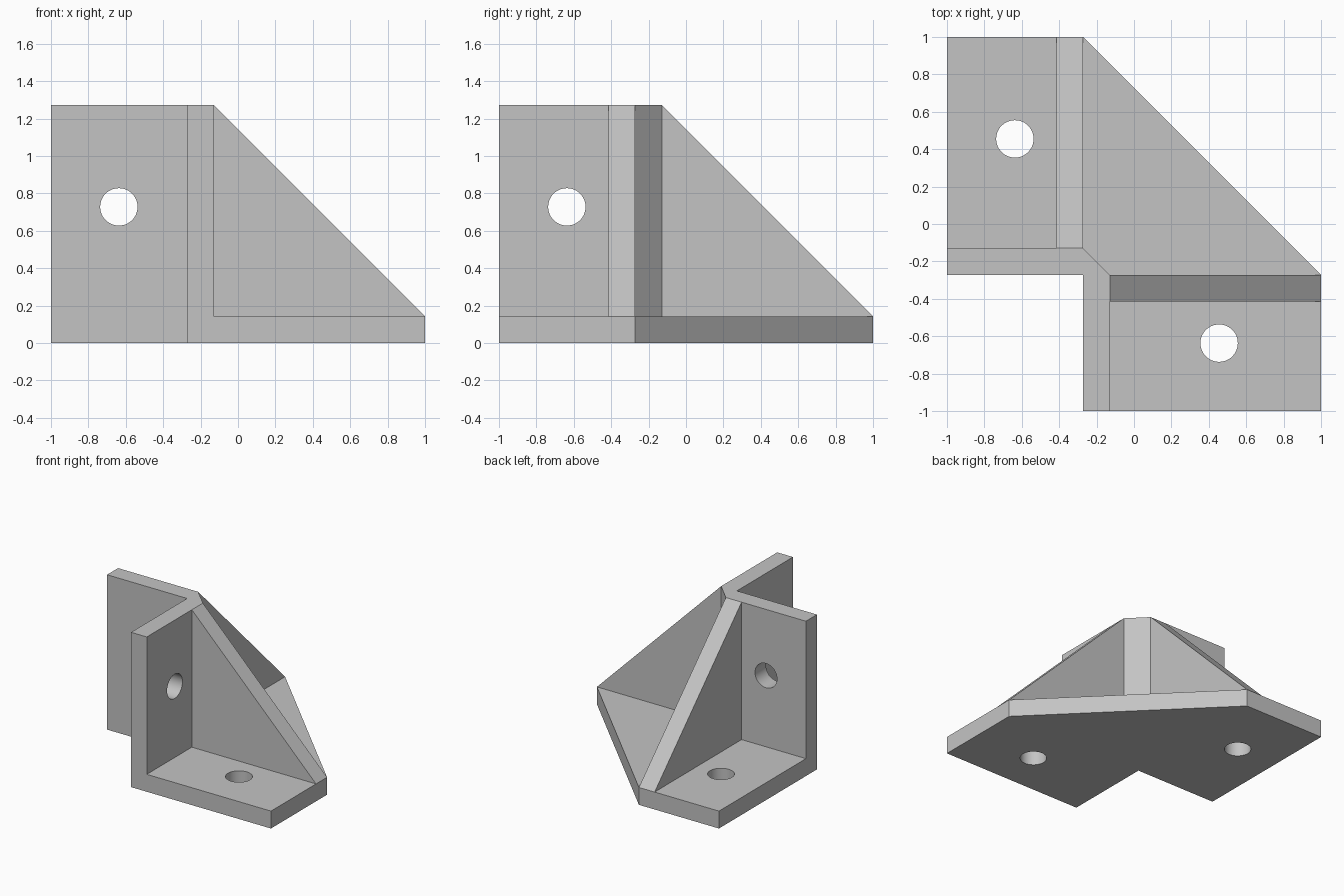
import bpy
import bmesh
from mathutils import Matrix, Vector

cube = bpy.data.objects.get("Cube")
if cube:
    bpy.data.objects.remove(cube, do_unlink=True)

T = 0.143        # plate thickness
A = -0.272       # outer faces of the walls
B = A + T        # inner faces of the walls
H = 1.272        # overall height
HOLE_R = 0.1
HOLE_IN = -0.637  # hole centre along each wall
HOLE_OUT = 0.455  # hole centre along each foot

steel = bpy.data.materials.new("grey steel")
steel.use_nodes = True
GREY = (0.55, 0.55, 0.55, 1)
steel.diffuse_color = GREY
steel.node_tree.nodes["Principled BSDF"].inputs["Base Color"].default_value = GREY


def finish(name, bm):
    bmesh.ops.recalc_face_normals(bm, faces=bm.faces)
    mesh = bpy.data.meshes.new(name)
    bm.to_mesh(mesh)
    bm.free()
    mesh.materials.append(steel)
    obj = bpy.data.objects.new(name, mesh)
    bpy.context.collection.objects.link(obj)
    return obj


def prism(name, points, offset):
    """Extrude a closed outline of 3D points by an offset."""
    bm = bmesh.new()
    face = bm.faces.new([bm.verts.new(p) for p in points])
    top = bmesh.ops.extrude_face_region(bm, geom=[face])["geom"]
    bmesh.ops.translate(bm, vec=Vector(offset),
                        verts=[v for v in top if isinstance(v, bmesh.types.BMVert)])
    return finish(name, bm)


def drill(name, centre, axis):
    bm = bmesh.new()
    turn = Vector((0, 0, 1)).rotation_difference(Vector(axis)).to_matrix().to_4x4()
    bmesh.ops.create_cone(bm, cap_ends=True, segments=48, radius1=HOLE_R,
                          radius2=HOLE_R, depth=3 * T,
                          matrix=Matrix.Translation(centre) @ turn)
    return finish(name, bm)


def combine(target, tool, operation):
    mod = target.modifiers.new(tool.name, "BOOLEAN")
    mod.operation = operation
    mod.solver = "EXACT"
    mod.object = tool
    bpy.context.view_layer.objects.active = target
    bpy.ops.object.modifier_apply(modifier=mod.name)
    bpy.data.objects.remove(tool, do_unlink=True)


# Base plate with a notched corner and a diagonal edge
bracket = prism("corner_bracket", [(x, y, 0) for x, y in (
    (-1, A), (A, A), (A, -1), (1, -1), (1, A), (A, 1), (-1, 1))], (0, 0, T))

# Two upright walls meeting at a chamfered corner
walls = prism("walls", [(x, y, 0) for x, y in (
    (-1, A), (A, A), (A, -1), (B, -1), (B, A), (A, B), (-1, B))], (0, 0, H))
combine(bracket, walls, "UNION")

# Triangular gussets, mirrored across the diagonal
gusset = ((B, H), (1, T), (B, T))
combine(bracket, prism("front_gusset", [(u, A, z) for u, z in gusset], (0, -T, 0)), "UNION")
combine(bracket, prism("rear_gusset", [(A, u, z) for u, z in gusset], (-T, 0, 0)), "UNION")

# Bolt holes through the walls and feet
wall_mid, hole_z = A + T / 2, 0.728
for name, centre, axis in (
        ("front_wall_hole", (HOLE_IN, wall_mid, hole_z), (0, 1, 0)),
        ("side_wall_hole", (wall_mid, HOLE_IN, hole_z), (1, 0, 0)),
        ("front_foot_hole", (HOLE_OUT, HOLE_IN, T / 2), (0, 0, 1)),
        ("rear_foot_hole", (HOLE_IN, HOLE_OUT, T / 2), (0, 0, 1))):
    combine(bracket, drill(name, centre, axis), "DIFFERENCE")

# Merge coplanar faces and keep the edges crisp
bm = bmesh.new()
bm.from_mesh(bracket.data)
bmesh.ops.remove_doubles(bm, verts=bm.verts, dist=0.0005)
bmesh.ops.dissolve_limit(bm, angle_limit=0.01, verts=bm.verts, edges=bm.edges)
bm.to_mesh(bracket.data)
bm.free()
bracket.select_set(True)
bpy.context.view_layer.objects.active = bracket
bpy.ops.object.shade_smooth_by_angle(angle=0.5)
